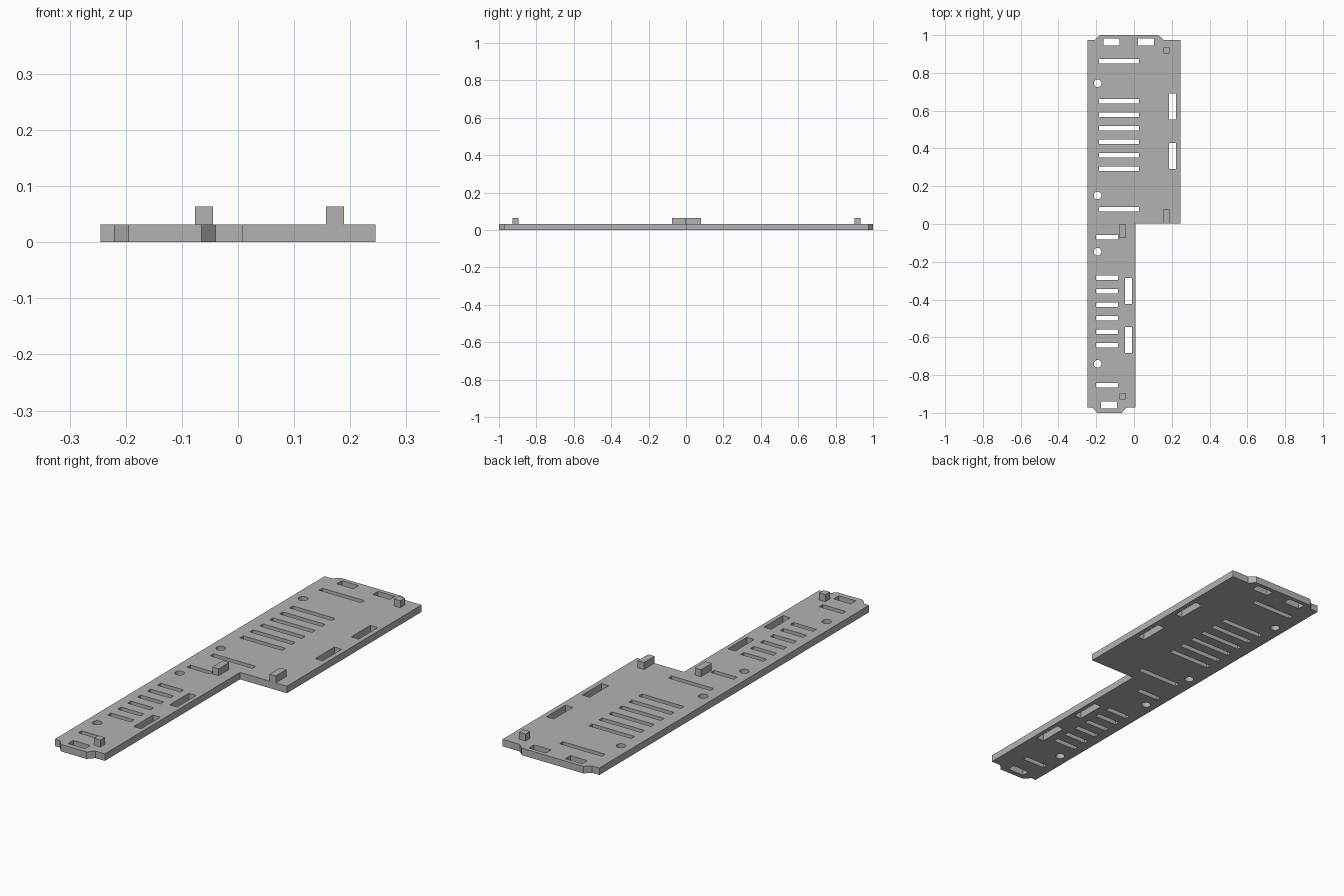
import bpy
import bmesh
import math

if "Cube" in bpy.data.objects:
    bpy.data.objects.remove(bpy.data.objects["Cube"])

T = 0.032  # plate thickness

grey = bpy.data.materials.new("plain_grey")
grey.diffuse_color = (0.45, 0.45, 0.45, 1.0)
grey.use_nodes = True
grey.node_tree.nodes["Principled BSDF"].inputs["Base Color"].default_value = grey.diffuse_color


def rect(x0, x1, y0, y1):
    return [(x0, y0), (x1, y0), (x1, y1), (x0, y1)]


def circle(cx, cy, r=0.02, n=32):
    return [(cx + r * math.cos(2 * math.pi * i / n),
             cy + r * math.sin(2 * math.pi * i / n)) for i in range(n)]


def box(name, x0, x1, y0, y1, z0, z1):
    bm = bmesh.new()
    face = bm.faces.new([bm.verts.new((x, y, z0)) for x, y in rect(x0, x1, y0, y1)])
    top = bmesh.ops.extrude_face_region(bm, geom=[face])["geom"]
    bmesh.ops.translate(bm, vec=(0, 0, z1 - z0),
                        verts=[v for v in top if isinstance(v, bmesh.types.BMVert)])
    bmesh.ops.recalc_face_normals(bm, faces=bm.faces)
    mesh = bpy.data.meshes.new(name)
    bm.to_mesh(mesh)
    bm.free()
    mesh.materials.append(grey)
    bpy.context.collection.objects.link(bpy.data.objects.new(name, mesh))


# Stepped plate outline with chamfered end tabs
loops = [[
    (-0.245, -0.972), (-0.22, -0.972), (-0.195, -1), (-0.065, -1),
    (-0.04, -0.972), (0.008, -0.972), (0.008, 0.003), (0.245, 0.003),
    (0.245, 0.975), (0.157, 0.975), (0.13, 1), (-0.182, 1),
    (-0.207, 0.975), (-0.245, 0.975)]]

# Cross slots: a row of six between two single ones, on each half
pitch = 0.0715
for y in [0.077, 0.862] + [0.292 + pitch * i for i in range(6)]:
    loops.append(rect(-0.186, 0.027, y - 0.012, y + 0.012))
    y = -y + 0.008
    loops.append(rect(-0.201, -0.085, y - 0.012, y + 0.012))

# Long edge slots
for x, y in [(0.186, 0.552), (0.186, 0.292), (-0.048, -0.424), (-0.048, -0.684)]:
    loops.append(rect(x, x + 0.037, y, y + 0.138))

# End tab slots
for x, y in [(-0.162, 0.944), (0.021, 0.944), (-0.175, -0.976)]:
    loops.append(rect(x, x + 0.085, y, y + 0.037))

# Round screw holes
for y in (0.745, 0.151, -0.146, -0.74):
    loops.append(circle(-0.193, y))

# Fill and thicken the profile
curve = bpy.data.curves.new("plate", "CURVE")
curve.dimensions = "2D"
curve.fill_mode = "BOTH"
curve.extrude = T / 2
for pts in loops:
    s = curve.splines.new("POLY")
    s.points.add(len(pts) - 1)
    for p, (x, y) in zip(s.points, pts):
        p.co = (x, y, 0, 1)
    s.use_cyclic_u = True
curve.materials.append(grey)
plate = bpy.data.objects.new("plate", curve)
plate.location.z = T / 2
bpy.context.collection.objects.link(plate)
bpy.context.view_layer.objects.active = plate
plate.select_set(True)
bpy.ops.object.convert(target="MESH")

# Weld caps to walls and orient faces
plate = bpy.context.view_layer.objects.active
bm = bmesh.new()
bm.from_mesh(plate.data)
bmesh.ops.remove_doubles(bm, verts=bm.verts, dist=1e-5)
bmesh.ops.recalc_face_normals(bm, faces=bm.faces)
for f in bm.faces:
    f.smooth = False
bm.to_mesh(plate.data)
bm.free()

# Raised pegs at the ends and at the step
box("back_peg", 0.157, 0.189, 0.902, 0.934, T, 2 * T)
box("step_peg_right", 0.157, 0.189, 0.003, 0.079, T, 2 * T)
box("step_peg_left", -0.077, -0.045, -0.075, 0.001, T, 2 * T)
box("front_peg", -0.077, -0.045, -0.928, -0.896, T, 2 * T)
